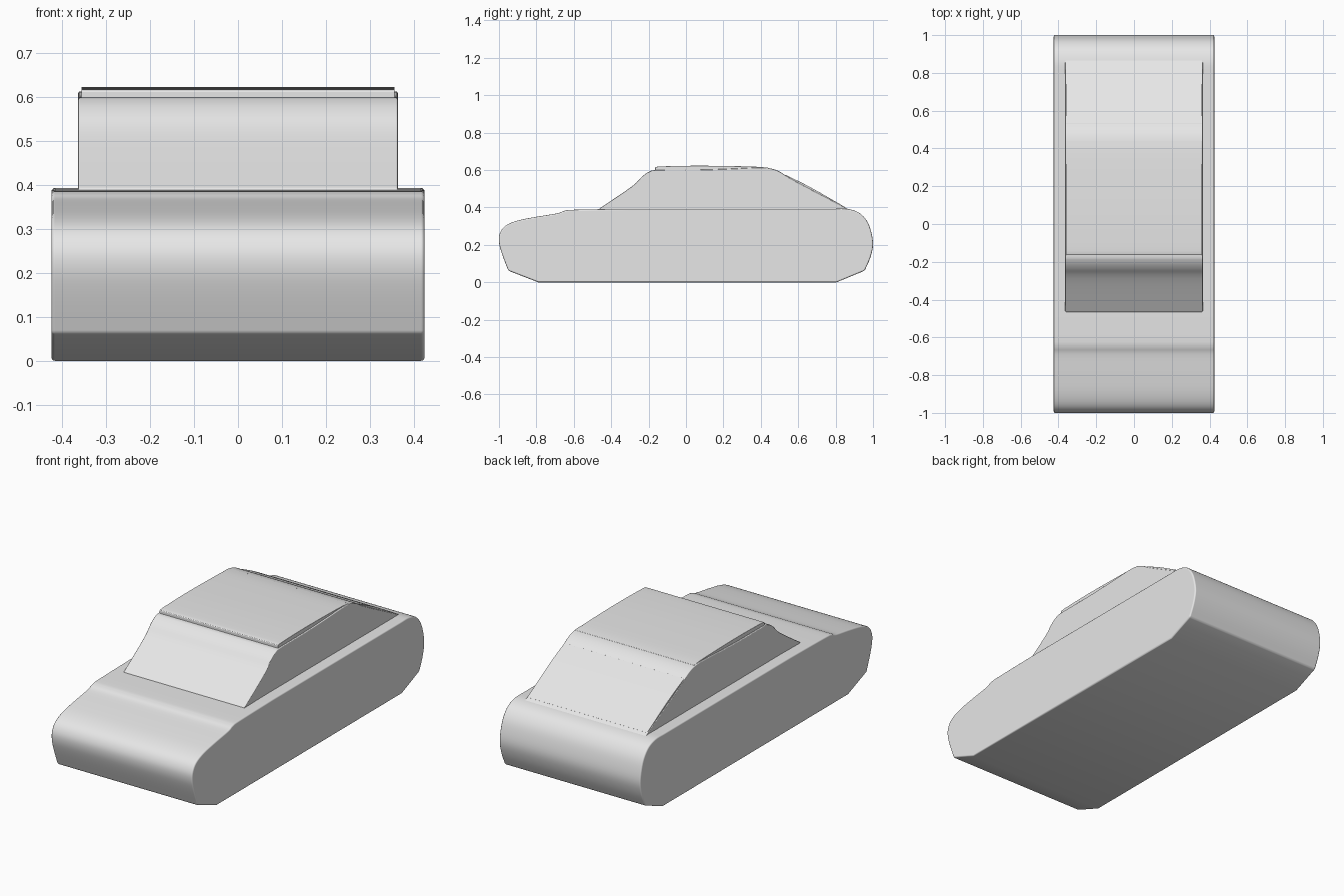
import bpy, bmesh, math

cube = bpy.data.objects.get("Cube")
if cube:
    bpy.data.objects.remove(cube, do_unlink=True)

# One plain paint for the whole car
paint = bpy.data.materials.new("light_grey")
paint.use_nodes = True
GREY = (0.8, 0.8, 0.8, 1)
paint.diffuse_color = GREY
paint.node_tree.nodes["Principled BSDF"].inputs["Base Color"].default_value = GREY


def smooth_run(pts, steps=4):
    """Catmull-Rom curve through (y, z) points."""
    out = []
    for i in range(len(pts) - 1):
        a, b, c, d = (pts[max(i - 1, 0)], pts[i], pts[i + 1],
                      pts[min(i + 2, len(pts) - 1)])
        for s in range(steps):
            t = s / steps
            out.append(tuple(
                0.5 * (2 * q + (r - p) * t + (2 * p - 5 * q + 4 * r - w) * t * t
                       + (3 * q - p - 3 * r + w) * t ** 3)
                for p, q, r, w in zip(a, b, c, d)))
    return out + [pts[-1]]


def extrude_profile(name, profile, half_width, bevel):
    """Side profile drawn out across the car, with softened edges."""
    bm = bmesh.new()
    face = bm.faces.new([bm.verts.new((-half_width, y, z)) for y, z in profile])
    new = bmesh.ops.extrude_face_region(bm, geom=[face])["geom"]
    bmesh.ops.translate(bm, vec=(2 * half_width, 0, 0),
                        verts=[v for v in new if isinstance(v, bmesh.types.BMVert)])
    bmesh.ops.recalc_face_normals(bm, faces=bm.faces)
    mesh = bpy.data.meshes.new(name)
    bm.to_mesh(mesh)
    bm.free()
    mesh.materials.append(paint)
    obj = bpy.data.objects.new(name, mesh)
    bpy.context.collection.objects.link(obj)
    bpy.ops.object.select_all(action="DESELECT")
    obj.select_set(True)
    bpy.context.view_layer.objects.active = obj
    bpy.ops.object.shade_smooth_by_angle(angle=math.radians(25))
    mod = obj.modifiers.new("soft_edges", "BEVEL")
    mod.width, mod.segments = bevel, 3
    mod.limit_method, mod.angle_limit = "ANGLE", math.radians(35)
    mod.harden_normals = True
    return obj


# Lower body: bonnet, beltline, tail and chamfered underside
bonnet = smooth_run([(-0.95, 0.062), (-0.985, 0.155), (-1, 0.215), (-0.995, 0.262),
                     (-0.965, 0.302), (-0.9, 0.33), (-0.8, 0.35), (-0.69, 0.368),
                     (-0.65, 0.382), (-0.59, 0.388), (-0.3, 0.393)])
tail = smooth_run([(0.8, 0.393), (0.865, 0.392), (0.925, 0.372), (0.967, 0.328),
                   (0.99, 0.27), (1, 0.2), (0.985, 0.13), (0.955, 0.062)])
extrude_profile("body", [(-0.79, 0)] + bonnet + tail + [(0.805, 0)], 0.425, 0.008)

# Cabin: windscreen, roof and fastback
cabin_top = smooth_run([(-0.465, 0.393), (-0.29, 0.512), (-0.235, 0.565), (-0.195, 0.592),
                        (-0.15, 0.6), (0.05, 0.601), (0.22, 0.606), (0.37, 0.613),
                        (0.44, 0.611), (0.5, 0.592), (0.58, 0.543), (0.87, 0.39)])
extrude_profile("cabin", [(-0.465, 0.37)] + cabin_top + [(0.87, 0.37)], 0.364, 0.004)

# Raised roof panel with a stepped front edge
roof_top = smooth_run([(-0.165, 0.613), (-0.14, 0.619), (0.03, 0.623), (0.2, 0.622),
                       (0.37, 0.618), (0.44, 0.612)])
extrude_profile("roof_panel", [(-0.165, 0.595)] + roof_top + [(0.44, 0.595)], 0.357, 0.004)

# Slightly crowned rear window
rear_glass = smooth_run([(0.53, 0.575), (0.66, 0.511), (0.85, 0.402)])
extrude_profile("rear_window", rear_glass + [(0.84, 0.4), (0.55, 0.553)], 0.361, 0.001)
